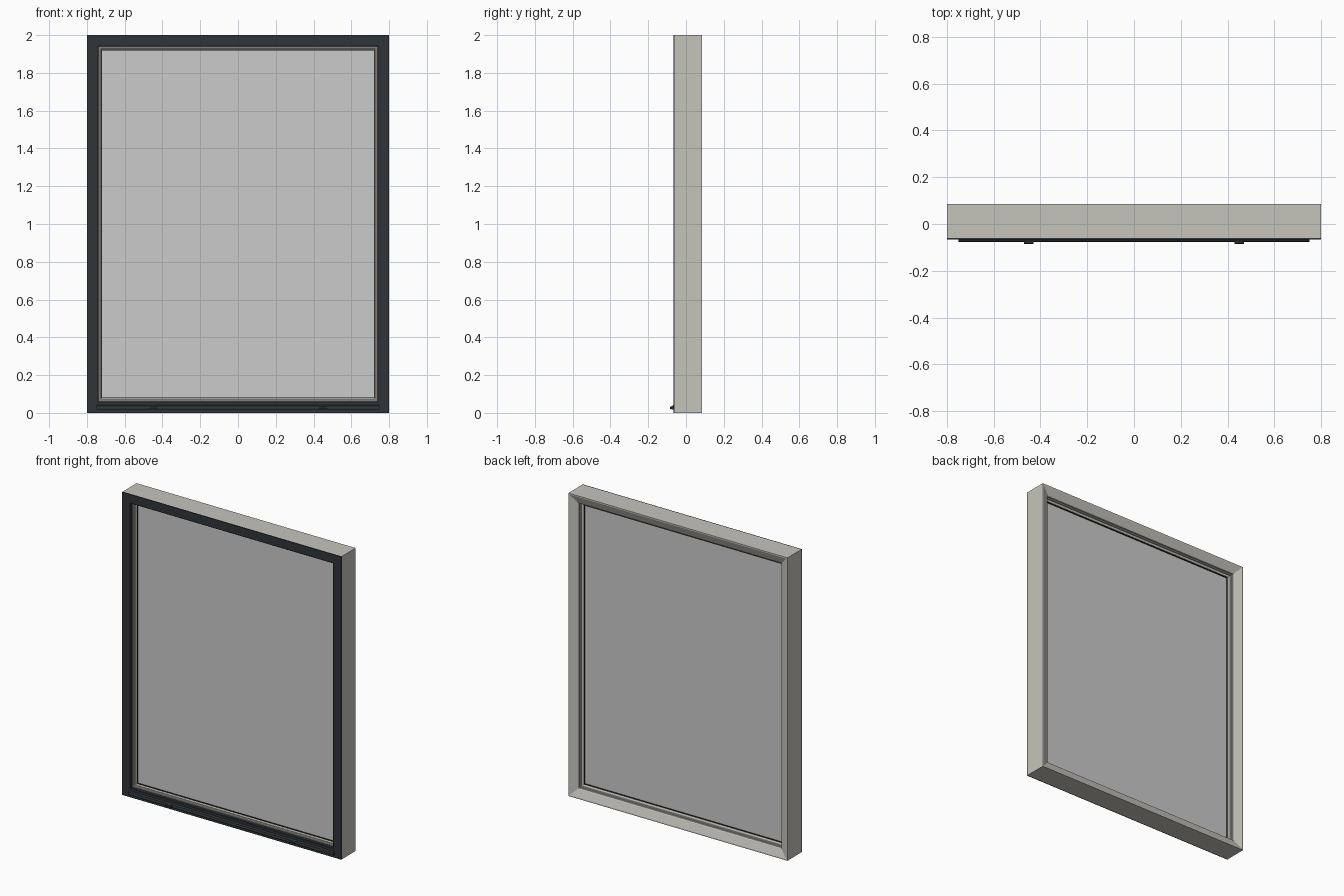
import bpy, bmesh

if "Cube" in bpy.data.objects:
    bpy.data.objects.remove(bpy.data.objects["Cube"])


def material(name, rgb):
    m = bpy.data.materials.new(name)
    m.diffuse_color = (*rgb, 1)
    m.use_nodes = True
    m.node_tree.nodes["Principled BSDF"].inputs["Base Color"].default_value = m.diffuse_color
    return m


PALE = material("pale_paint", (0.56, 0.55, 0.50))
DARK = material("dark_cladding", (0.028, 0.036, 0.04))
RUBBER = material("black_rubber", (0.012, 0.012, 0.012))


def finish(name, bm, mat=None):
    bmesh.ops.recalc_face_normals(bm, faces=bm.faces)
    me = bpy.data.meshes.new(name)
    bm.to_mesh(me)
    bm.free()
    ob = bpy.data.objects.new(name, me)
    bpy.context.collection.objects.link(ob)
    if mat:
        me.materials.append(mat)
    return ob


def ring(name, profile, mat):
    """Sweep a closed (inset, y) profile round the window with mitred corners."""
    bm = bmesh.new()
    loops = []
    for sx, top in ((-1, 0), (1, 0), (1, 1), (-1, 1)):
        loops.append([bm.verts.new((sx * (0.8 - i), y, 2 - i if top else i))
                      for i, y in profile])
    n = len(profile)
    for a in range(4):
        p, q = loops[a], loops[(a + 1) % 4]
        for k in range(n):
            bm.faces.new((p[k], p[(k + 1) % n], q[(k + 1) % n], q[k]))
    return finish(name, bm, mat)


def bar(name, profile, x0, x1, mat):
    """Extrude a closed (y, z) profile along x."""
    bm = bmesh.new()
    face = bm.faces.new([bm.verts.new((x0, y, z)) for y, z in profile])
    out = bmesh.ops.extrude_face_region(bm, geom=[face])
    verts = [v for v in out["geom"] if isinstance(v, bmesh.types.BMVert)]
    bmesh.ops.translate(bm, verts=verts, vec=(x1 - x0, 0, 0))
    return finish(name, bm, mat)


# Main frame: sloped at the room side, stepped rebates down to the glass
ring("main_frame", [
    (0, -0.060), (0, 0.085), (0.008, 0.085), (0.056, 0.065), (0.060, 0.060),
    (0.060, 0.050), (0.066, 0.050), (0.066, 0.040), (0.074, 0.038),
    (0.078, 0.034), (0.078, -0.024), (0.072, -0.030), (0.066, -0.030),
    (0.066, -0.042), (0.058, -0.042), (0.058, -0.060)], PALE)

# Dark outside cladding with a short return into the opening
ring("front_cladding", [
    (0, -0.060), (0, -0.066), (0.058, -0.066), (0.061, -0.063),
    (0.061, -0.044), (0.058, -0.044), (0.058, -0.060)], DARK)

# Glazing gaskets either side of the glass
for name, y0, y1 in (("front_gasket", -0.022, -0.015), ("back_gasket", 0.025, 0.032)):
    ring(name, [(0.076, y0), (0.081, y0), (0.081, y1), (0.076, y1)], RUBBER)

# Glass unit
bar("glass_pane", [(-0.015, 0.077), (0.025, 0.077), (0.025, 1.923), (-0.015, 1.923)],
    -0.723, 0.723, None)

# Drip rail along the bottom, with two drain covers
bar("drip_rail", [(-0.065, 0.018), (-0.076, 0.018), (-0.078, 0.024),
                  (-0.075, 0.036), (-0.065, 0.043)], -0.75, 0.75, DARK)
for side, x in (("left", -0.45), ("right", 0.45)):
    bar(side + "_drain_cover", [(-0.070, 0.020), (-0.083, 0.020), (-0.085, 0.025),
                                (-0.083, 0.033), (-0.070, 0.037)],
        x - 0.02, x + 0.02, DARK)
